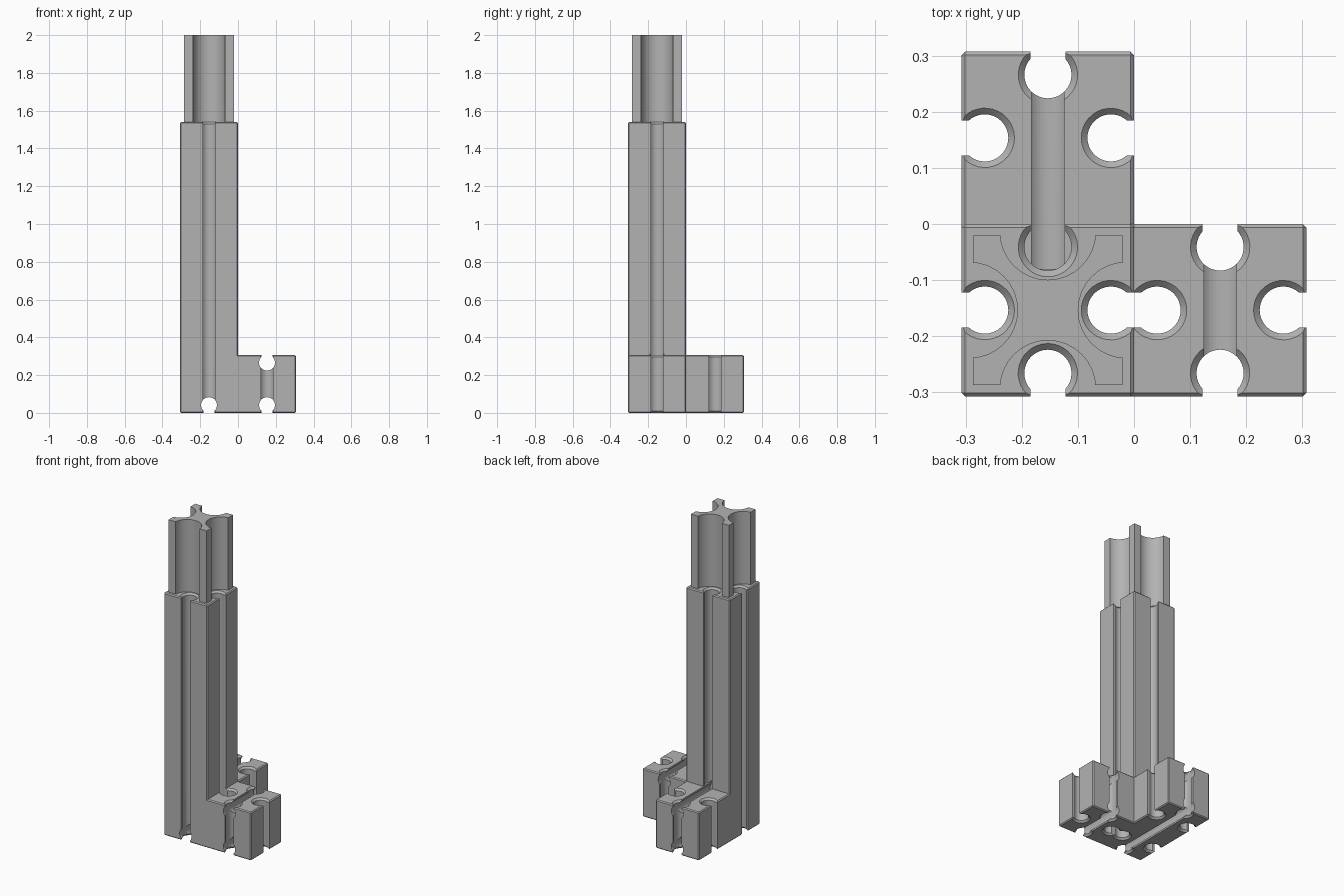
import bpy, bmesh, math
from mathutils import Vector

if "Cube" in bpy.data.objects:
    bpy.data.objects.remove(bpy.data.objects["Cube"])

S, H, TOP = 0.307, 1.54, 2.0      # block size, column height, total height
C = S / 2                         # block centre
R, FLARE, DEPTH = 0.042, 0.053, 0.041   # channel radius, mouth radius, inset
X, Y, Z = Vector((1, 0, 0)), Vector((0, 1, 0)), Vector((0, 0, 1))

grey = bpy.data.materials.new("plain grey")
grey.use_nodes = True
colour = (0.45, 0.45, 0.45, 1)
grey.diffuse_color = colour
grey.node_tree.nodes["Principled BSDF"].inputs["Base Color"].default_value = colour


def make(name, bm):
    bmesh.ops.recalc_face_normals(bm, faces=bm.faces[:])
    mesh = bpy.data.meshes.new(name)
    bm.to_mesh(mesh)
    bm.free()
    obj = bpy.data.objects.new(name, mesh)
    bpy.context.collection.objects.link(obj)
    mesh.materials.append(grey)
    return obj


def loft(name, rings):
    """Closed solid through matching rings of points."""
    bm = bmesh.new()
    loops = [[bm.verts.new(p) for p in ring] for ring in rings]
    n = len(loops[0])
    for a, b in zip(loops, loops[1:]):
        for i in range(n):
            j = (i + 1) % n
            bm.faces.new((a[i], a[j], b[j], b[i]))
    bm.faces.new(loops[0])
    bm.faces.new(loops[-1])
    return make(name, bm)


def keyhole(centre, opening, axis, t, r, neck):
    """Round channel section with a straight neck towards the surface."""
    side = opening.cross(axis)
    start = math.asin(neck / r)
    steps = 28
    pts = [(neck, DEPTH + 0.01)]
    for i in range(steps + 1):
        a = start + (2 * math.pi - 2 * start) * i / steps
        pts.append((r * math.sin(a), r * math.cos(a)))
    pts.append((-neck, DEPTH + 0.01))
    return [centre + side * u + opening * v + axis * t for u, v in pts]


def channel(centre, opening, axis, t0, t1, neck, flare0=False, flare1=False):
    f, e = FLARE - R, 0.004
    stations = [(t0 - e, FLARE + e), (t0 + f, R)] if flare0 else [(t0, R)]
    stations += [(t1 - f, R), (t1 + e, FLARE + e)] if flare1 else [(t1, R)]
    return loft("channel_cutter", [keyhole(centre, opening, axis, t, r, neck)
                                   for t, r in stations])


def cut(obj, cutter):
    mod = obj.modifiers.new("cut", 'BOOLEAN')
    mod.operation, mod.solver, mod.object = 'DIFFERENCE', 'EXACT', cutter
    bpy.context.view_layer.objects.active = obj
    bpy.ops.object.modifier_apply(modifier=mod.name)
    bpy.data.objects.remove(cutter)


def smooth(obj):
    bpy.ops.object.select_all(action='DESELECT')
    obj.select_set(True)
    bpy.context.view_layer.objects.active = obj
    bpy.ops.object.shade_smooth_by_angle(angle=math.radians(30))


# L-shaped base with a tall column raised from its corner block
bm = bmesh.new()
for x, y in ((-S, -S), (0, -S), (-S, 0)):
    bm.faces.new([bm.verts.new((x + dx * S, y + dy * S, 0))
                  for dx, dy in ((0, 0), (1, 0), (1, 1), (0, 1))])
bmesh.ops.remove_doubles(bm, verts=bm.verts[:], dist=0.001)
for height in (S, H - S):
    faces = bm.faces[:] if height == S else [
        f for f in bm.faces if f.calc_center_median().z > S - 0.01
        and max(f.calc_center_median().xy) < -0.1]
    geom = bmesh.ops.extrude_face_region(bm, geom=faces)["geom"]
    bmesh.ops.translate(bm, vec=Z * height,
                        verts=[v for v in geom if isinstance(v, bmesh.types.BMVert)])
bmesh.ops.recalc_face_normals(bm, faces=bm.faces[:])
bmesh.ops.dissolve_limit(bm, angle_limit=0.01, verts=bm.verts[:], edges=bm.edges[:])
outer = [e for e in bm.edges if e.is_manifold and e.calc_face_angle_signed() > 0.5]
bmesh.ops.bevel(bm, geom=outer, offset=0.006, segments=1, affect='EDGES')
body = make("column_and_base", bm)

# Upright channels, one in the middle of each open side
blocks = [(-C, -C, H, (X, -X, -Y)),
          (C, -C, S, (X, -X, Y, -Y)),
          (-C, C, S, (X, -X, Y))]
for x, y, top, sides in blocks:
    for d in sides:
        centre = Vector((x, y, 0)) + d * (C - DEPTH)
        cut(body, channel(centre, d, Z, 0, top, 0.031, True, True))
cut(body, channel(Vector((-C, -DEPTH, 0)), Y, Z, S + 0.001, H, 0.031, False, True))

# Level channels along the top and bottom of the base
for x, d, y0, y1 in ((C, Z, -S, 0), (C, -Z, -S, 0), (-C, Z, -0.08, S), (-C, -Z, -S, S)):
    z = S - DEPTH if d.z > 0 else DEPTH
    end = y0 if y0 > -S else y0 - 0.02
    cut(body, channel(Vector((x, 0, z)), d, Y, end, y1 + 0.02, 0.029))
smooth(body)

# Cross-shaped post on top, a square with a round hollow in each side
half, hollow, offset = 0.133, 0.085, 0.139
corners = [Vector((-C + sx * half, -C + sy * half, 0))
           for sx, sy in ((-1, -1), (1, -1), (1, 1), (-1, 1))]
post = loft("cross_post", [[p + Z * h for p in corners] for h in (H, TOP)])
for d in (X, -X, Y, -Y):
    centre = Vector((-C, -C, 0)) + d * offset
    circle = [centre + Vector((math.cos(a), math.sin(a), 0)) * hollow
              for a in (2 * math.pi * i / 32 for i in range(32))]
    cut(post, loft("hollow_cutter", [[p + Z * h for p in circle]
                                     for h in (H - 0.1, TOP + 0.1)]))
smooth(post)
